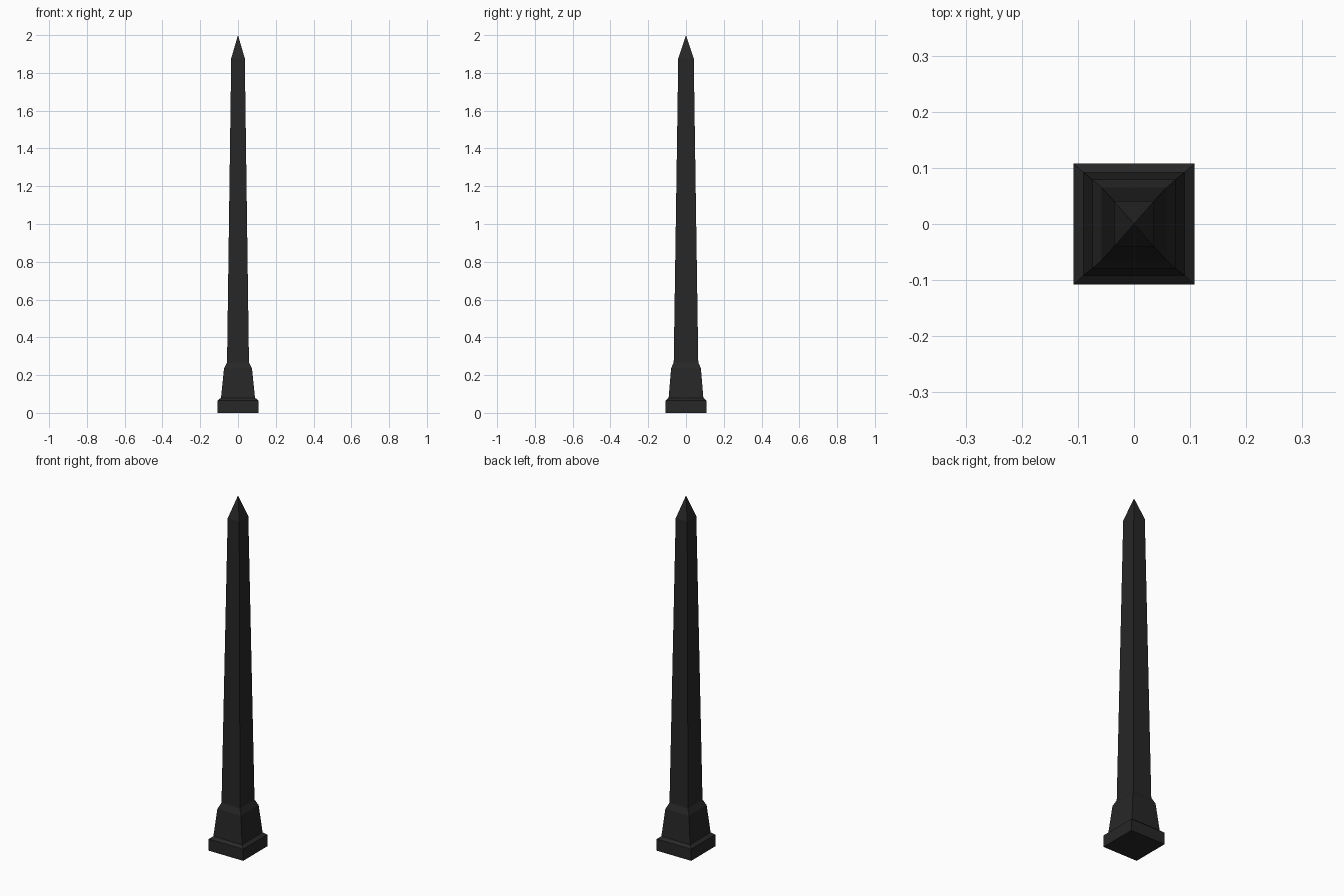
import bpy, bmesh

if "Cube" in bpy.data.objects:
    bpy.data.objects.remove(bpy.data.objects["Cube"])

stone = bpy.data.materials.new("dark_stone")
stone.diffuse_color = (0.02, 0.02, 0.02, 1)
stone.use_nodes = True
stone.node_tree.nodes["Principled BSDF"].inputs["Base Color"].default_value = stone.diffuse_color


def square_loft(name, sections, cap_bottom=False, apex=None):
    """Stack rectangular sections (half x, half y, z) and skin them."""
    bm = bmesh.new()
    rings = [[bm.verts.new((sx * hx, sy * hy, z))
              for sx, sy in ((-1, -1), (1, -1), (1, 1), (-1, 1))]
             for hx, hy, z in sections]
    for low, high in zip(rings, rings[1:]):
        for i in range(4):
            j = (i + 1) % 4
            bm.faces.new((low[i], low[j], high[j], high[i]))
    if cap_bottom:
        bm.faces.new(rings[0][::-1])
    if apex is not None:
        tip = bm.verts.new((0, 0, apex))
        for i in range(4):
            bm.faces.new((rings[-1][i], rings[-1][(i + 1) % 4], tip))
    mesh = bpy.data.meshes.new(name)
    bm.to_mesh(mesh)
    bm.free()
    mesh.materials.append(stone)
    obj = bpy.data.objects.new(name, mesh)
    bpy.context.collection.objects.link(obj)
    return obj


# Shared joints between the parts
plinth_top = (0.09, 0.092, 0.08)
shaft_foot = (0.058, 0.065, 0.268)
shaft_top = (0.036, 0.041, 1.877)

# Square plinth with chamfered upper edge
square_loft("plinth", [(0.108, 0.108, 0), (0.108, 0.108, 0.066), plinth_top],
            cap_bottom=True)
# Tapered pedestal with sloping shoulder
square_loft("pedestal", [plinth_top, (0.074, 0.079, 0.235), shaft_foot])
# Long tapering shaft
square_loft("shaft", [shaft_foot, shaft_top])
# Pyramid capstone
square_loft("capstone", [shaft_top], apex=2.0)
